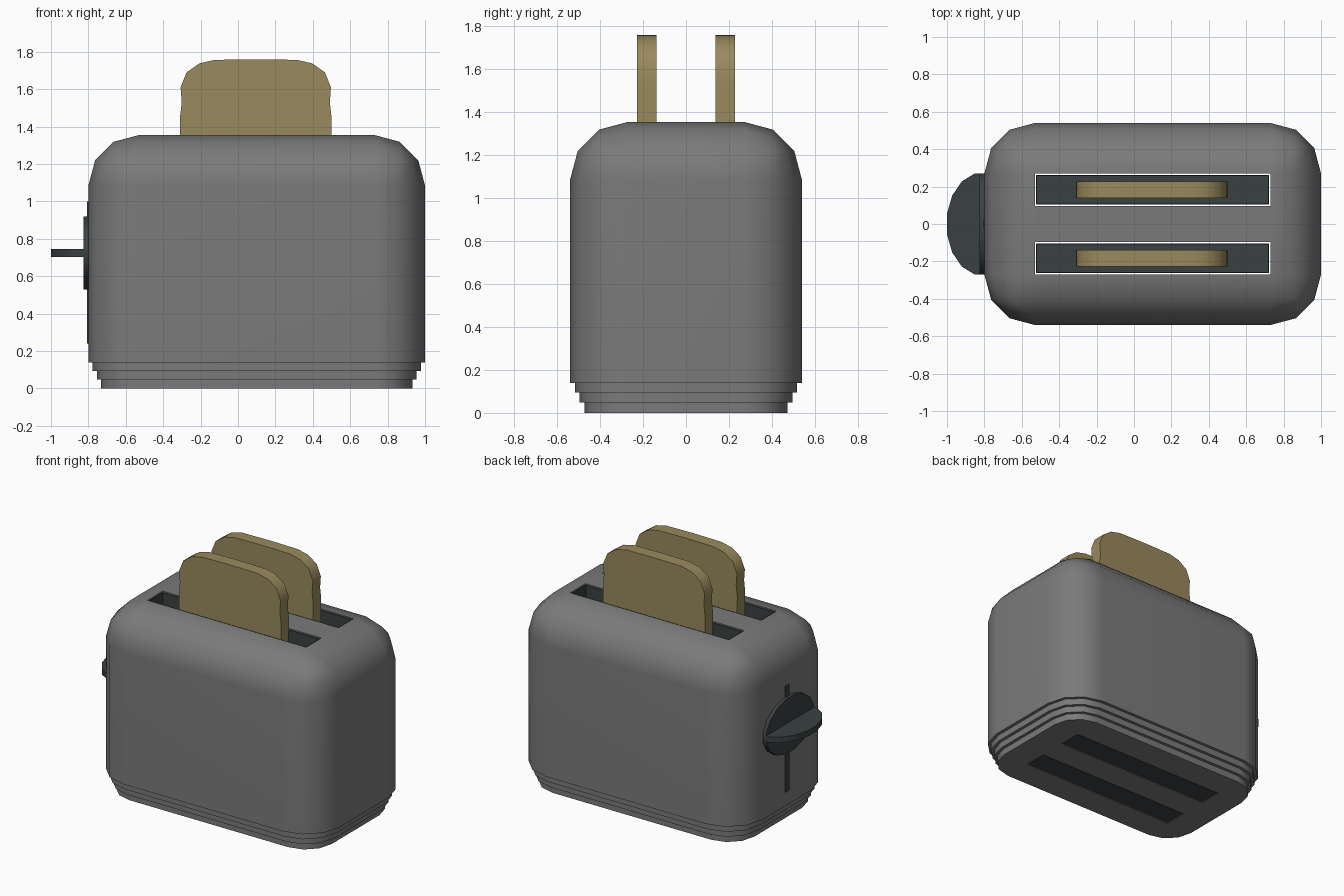
import bpy
import bmesh
import math
from mathutils import Matrix, Vector

if "Cube" in bpy.data.objects:
    bpy.data.objects.remove(bpy.data.objects["Cube"])

CX = 0.1           # centre of the casing
SLOT_Y = 0.183     # slot offset from the middle
RADIUS = 0.27      # casing corner radius


def material(name, rgb):
    mat = bpy.data.materials.new(name)
    mat.use_nodes = True
    color = (*rgb, 1)
    mat.diffuse_color = color
    for node in mat.node_tree.nodes:
        if node.type == "BSDF_PRINCIPLED":
            node.inputs["Base Color"].default_value = color
            node.inputs["Roughness"].default_value = 0.7
    return mat


GREY = material("casing grey", (0.195, 0.195, 0.195))
DARK = material("dark slate", (0.042, 0.053, 0.054))
TOAST = material("toasted bread", (0.32, 0.255, 0.11))


def finish(bm, name, mat):
    bmesh.ops.recalc_face_normals(bm, faces=bm.faces)
    mesh = bpy.data.meshes.new(name)
    bm.to_mesh(mesh)
    bm.free()
    obj = bpy.data.objects.new(name, mesh)
    bpy.context.collection.objects.link(obj)
    mesh.materials.append(mat)
    return obj


def activate(obj):
    bpy.ops.object.select_all(action="DESELECT")
    obj.select_set(True)
    bpy.context.view_layer.objects.active = obj


def smooth(obj):
    activate(obj)
    bpy.ops.object.shade_smooth_by_angle(angle=math.radians(40))
    mod = obj.modifiers.new("even_normals", "WEIGHTED_NORMAL")
    mod.keep_sharp = True


def box(low, high):
    bm = bmesh.new()
    low, high = Vector(low), Vector(high)
    size = Matrix.Diagonal((*(high - low), 1))
    bmesh.ops.create_cube(bm, size=1, matrix=Matrix.Translation((low + high) / 2) @ size)
    return bm


def rounded_block(name, inset, z0, z1, round_top):
    hx, hy = 0.9 - inset, 0.54 - inset
    bm = box((CX - hx, -hy, z0), (CX + hx, hy, z1))
    edges = []
    for e in bm.edges:
        upright = abs(e.verts[0].co.z - e.verts[1].co.z) > 1e-4
        at_top = all(v.co.z > z1 - 1e-4 for v in e.verts)
        if upright or (round_top and at_top):
            edges.append(e)
    bmesh.ops.bevel(bm, geom=edges, offset=RADIUS - inset, segments=3,
                    profile=0.5, affect="EDGES")
    return finish(bm, name, GREY)


def cut_slots(obj):
    for side in (-1, 1):
        y = side * SLOT_Y
        cutter = finish(box((CX - 0.629, y - 0.086, -0.5), (CX + 0.629, y + 0.086, 2)),
                        "slot_cutter", GREY)
        cutter.hide_render = True
        activate(obj)
        mod = obj.modifiers.new("slot", "BOOLEAN")
        mod.operation = "DIFFERENCE"
        mod.solver = "EXACT"
        mod.object = cutter
        bpy.ops.object.modifier_apply(modifier=mod.name)
        bpy.data.objects.remove(cutter)


# Casing and the stepped base below it
casing = [rounded_block("casing", 0, 0.14, 1.355, True)]
for i in range(3):
    top = 0.14 - 0.046 * i
    bottom = 0 if i == 2 else top - 0.046
    casing.append(rounded_block(f"base_step_{i + 1}", 0.0225 * (i + 1), bottom, top, False))
for part in casing:
    cut_slots(part)
    smooth(part)

# Half outline of a bread slice, from the bottom to the middle of the top
HALF = [(0.4, 0.95), (0.405, 1.45), (0.396, 1.53), (0.402, 1.61),
        (0.37, 1.69), (0.302, 1.738), (0.22, 1.757), (0, 1.76)]
OUTLINE = HALF + [(-x, z) for x, z in reversed(HALF[:-1])]

for side, label in ((-1, "front"), (1, "back")):
    y = side * SLOT_Y

    # Slot liner, open at the top
    bm = box((CX - 0.623, y - 0.08, 0), (CX + 0.623, y + 0.08, 1.35))
    lid = max(bm.faces, key=lambda f: f.calc_center_median().z)
    bmesh.ops.delete(bm, geom=[lid], context="FACES_ONLY")
    liner = finish(bm, f"{label}_slot_liner", DARK)
    walls = liner.modifiers.new("walls", "SOLIDIFY")
    walls.thickness = 0.008
    walls.offset = -1

    # Bread slice
    bm = bmesh.new()
    face = bm.faces.new([bm.verts.new((x + 0.095, y - 0.045, z)) for x, z in OUTLINE])
    grown = bmesh.ops.extrude_face_region(bm, geom=[face])["geom"]
    bmesh.ops.translate(bm, vec=(0, 0.09, 0),
                        verts=[v for v in grown if isinstance(v, bmesh.types.BMVert)])
    smooth(finish(bm, f"{label}_bread_slice", TOAST))


def disc(name, matrix, keep_left_of=None):
    bm = bmesh.new()
    bmesh.ops.create_cone(bm, cap_ends=True, segments=16, radius1=1, radius2=1, depth=1)
    bmesh.ops.rotate(bm, verts=bm.verts, cent=(0, 0, 0),
                     matrix=Matrix.Rotation(math.pi / 16, 3, "Z"))
    # Put a flat side, not a corner, on each axis
    if not any(abs(v.co.x - math.cos(math.pi / 16)) < 1e-3 for v in bm.verts):
        bmesh.ops.rotate(bm, verts=bm.verts, cent=(0, 0, 0),
                         matrix=Matrix.Rotation(math.pi / 16, 3, "Z"))
    bmesh.ops.transform(bm, matrix=matrix, verts=bm.verts)
    if keep_left_of is not None:
        cut = bmesh.ops.bisect_plane(bm, geom=bm.verts[:] + bm.edges[:] + bm.faces[:],
                                     plane_co=(keep_left_of, 0, 0), plane_no=(1, 0, 0),
                                     clear_outer=True)["geom_cut"]
        bmesh.ops.edgeloop_fill(bm, edges=[g for g in cut if isinstance(g, bmesh.types.BMEdge)])
    smooth(finish(bm, name, DARK))


# Lever on the right end: track, round backing and half-round grip
finish(box((-0.806, -0.022, 0.24), (-0.79, 0.022, 1.0)), "lever_track", DARK)
disc("lever_backing", Matrix.Translation((-0.811, 0, 0.725))
     @ Matrix.Rotation(math.pi / 2, 4, "Y") @ Matrix.Diagonal((0.199, 0.275, 0.03, 1)))
disc("lever_grip", Matrix.Translation((-0.815, 0, 0.725))
     @ Matrix.Diagonal((0.1886, 0.275, 0.042, 1)), keep_left_of=-0.815)
